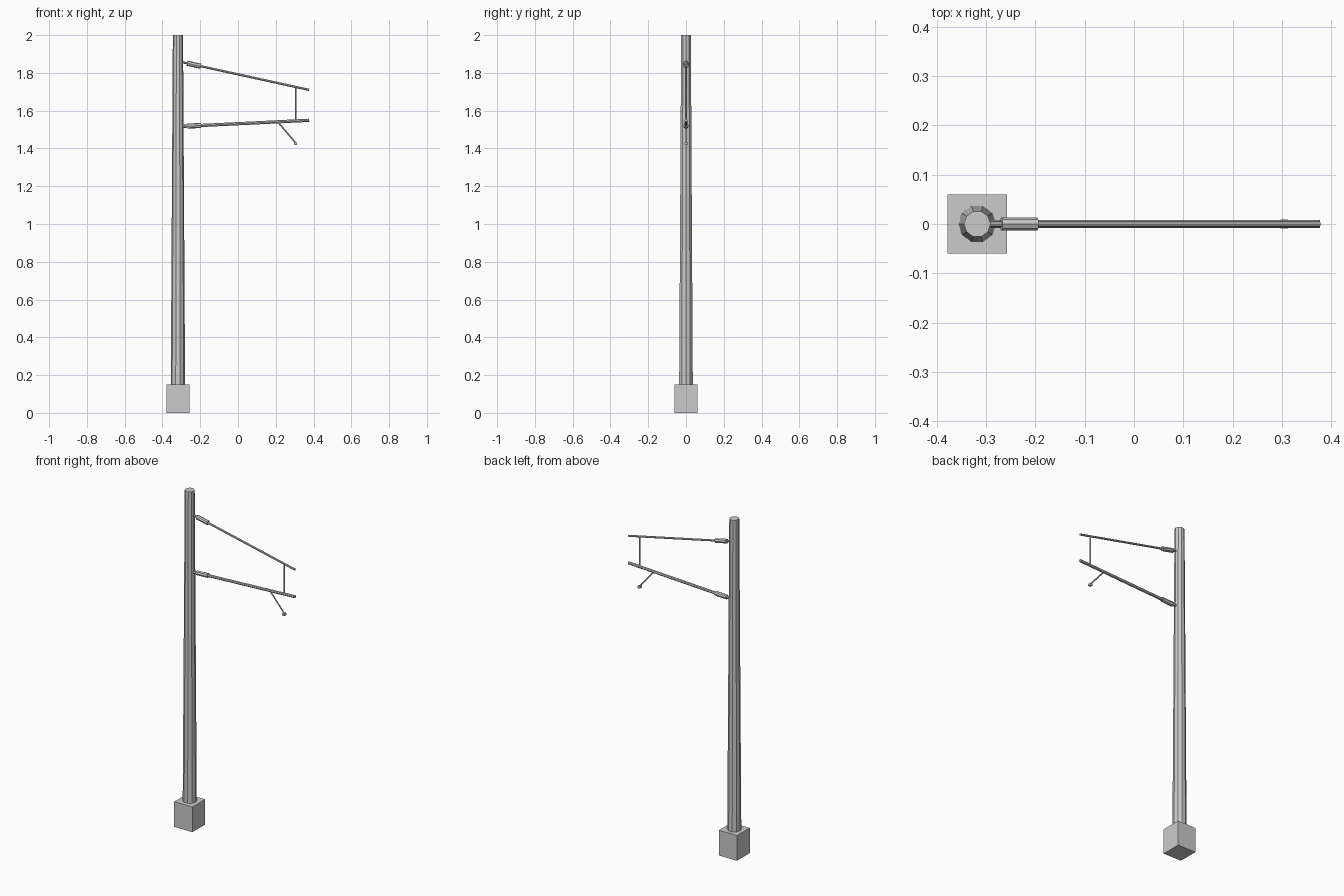
import bpy
from mathutils import Vector

if "Cube" in bpy.data.objects:
    bpy.data.objects.remove(bpy.data.objects["Cube"])


def rod(name, a, b, r1, sides, r2=None):
    """Flat-faced, optionally tapered cylinder from point a to point b."""
    a, b = Vector(a), Vector(b)
    d = b - a
    bpy.ops.mesh.primitive_cone_add(vertices=sides, radius1=r1,
                                    radius2=r1 if r2 is None else r2,
                                    depth=d.length, location=(a + b) / 2)
    o = bpy.context.object
    o.rotation_mode = 'QUATERNION'
    o.rotation_quaternion = d.to_track_quat('Z', 'Y')
    o.name = name
    return o


def box(name, center, size):
    bpy.ops.mesh.primitive_cube_add(size=1, location=center)
    o = bpy.context.object
    o.scale = size
    o.name = name
    return o


PX = -0.318

# concrete footing and tapered ten-sided mast
box("footing", (-0.318, 0, 0.075), (0.12, 0.12, 0.15))
mast = rod("mast", (PX, 0, 0.148), (PX, 0, 2.0), 0.038, 10, 0.027)
mast.rotation_mode = 'XYZ'
mast.rotation_euler = (0, 0, 1.5707963)

# two cantilever tubes, each with an insulator sleeve near the mast
for label, z0, z1, r in (("upper", 1.857, 1.71, 0.006), ("lower", 1.517, 1.549, 0.0085)):
    a, b = Vector((-0.296, 0, z0)), Vector((0.377, 0, z1))
    rod(label + "_arm", a, b, r, 8)
    rod(label + "_insulator", a.lerp(b, 0.04), a.lerp(b, 0.148), 0.0135, 8)

# vertical hanger between the arms
rod("hanger", (0.305, 0, 1.546), (0.305, 0, 1.726), 0.004, 6)

# steady arm with the wire clamp at its tip
rod("steady_arm", (0.21, 0, 1.541), (0.305, 0, 1.43), 0.004, 6)
box("wire_clamp", (0.305, 0, 1.426), (0.015, 0.018, 0.013))
